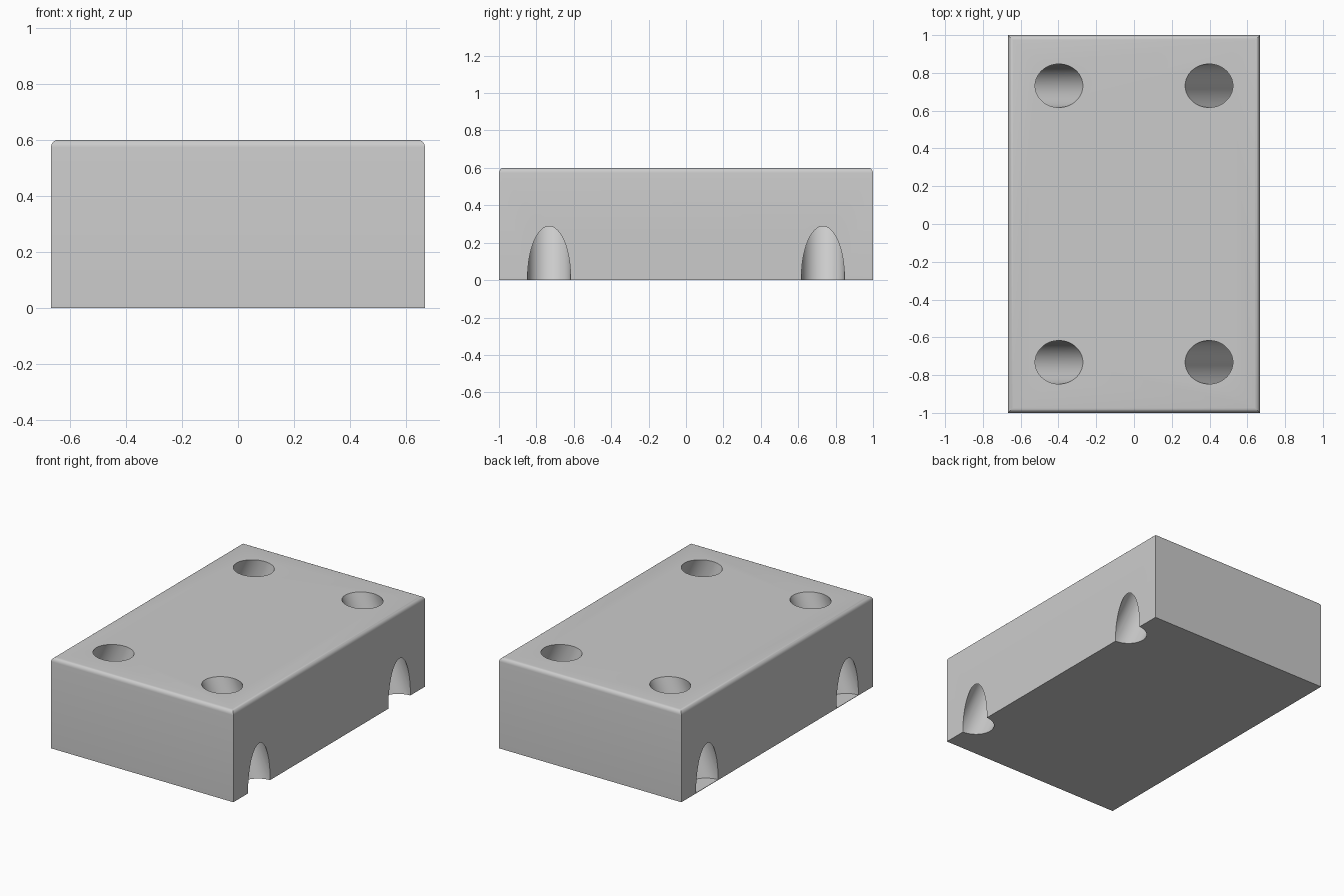
import bpy, bmesh, math
from mathutils import Vector

if "Cube" in bpy.data.objects:
    bpy.data.objects.remove(bpy.data.objects["Cube"])

W, L, H = 1.333, 2.0, 0.6
R = 0.115

# Block with rounded top edges
bm = bmesh.new()
bmesh.ops.create_cube(bm, size=1)
for v in bm.verts:
    v.co = (v.co.x * W, v.co.y * L, (v.co.z + 0.5) * H)
top = [e for e in bm.edges if all(v.co.z > H - 0.01 for v in e.verts)]
bmesh.ops.bevel(bm, geom=top, offset=0.027, segments=5, profile=0.5, affect='EDGES')
mesh = bpy.data.meshes.new("block")
bm.to_mesh(mesh)
bm.free()
block = bpy.data.objects.new("block", mesh)
bpy.context.collection.objects.link(block)


def hole_cutter(side, y):
    """Slanted bore from the top face out through the side wall."""
    start, end = Vector((0.397, 0, H)), Vector((0.672, 0, 0))
    axis = end - start
    slant = Vector((R / math.cos(math.atan2(axis.x, -axis.z)), R))
    # left bores keep a thin closed floor
    z_low = 0.003 if side < 0 else -0.2
    bm = bmesh.new()
    rings = []
    for z in (z_low, H + 0.2):
        cx = start.x + axis.x * (H - z) / H
        rings.append([bm.verts.new((side * (cx + slant.x * math.cos(a)),
                                    y + slant.y * math.sin(a), z))
                      for a in (2 * math.pi * i / 64 for i in range(64))])
    lo, hi = rings
    for i in range(64):
        j = (i + 1) % 64
        bm.faces.new((lo[i], lo[j], hi[j], hi[i]))
    bm.faces.new(lo)
    bm.faces.new(hi)
    bmesh.ops.recalc_face_normals(bm, faces=bm.faces)
    m = bpy.data.meshes.new("hole_cutter")
    bm.to_mesh(m)
    bm.free()
    ob = bpy.data.objects.new("hole_cutter", m)
    bpy.context.collection.objects.link(ob)
    ob.hide_render = True
    return ob


# Four slanted bores
cutters = [hole_cutter(s, y) for s in (-1, 1) for y in (-0.732, 0.732)]
for c in cutters:
    mod = block.modifiers.new("bore", 'BOOLEAN')
    mod.operation = 'DIFFERENCE'
    mod.solver = 'EXACT'
    mod.object = c

bpy.context.view_layer.objects.active = block
block.select_set(True)
for mod in list(block.modifiers):
    bpy.ops.object.modifier_apply(modifier=mod.name)
for c in cutters:
    bpy.data.objects.remove(c, do_unlink=True)
bpy.ops.object.shade_smooth_by_angle(angle=math.radians(30))
